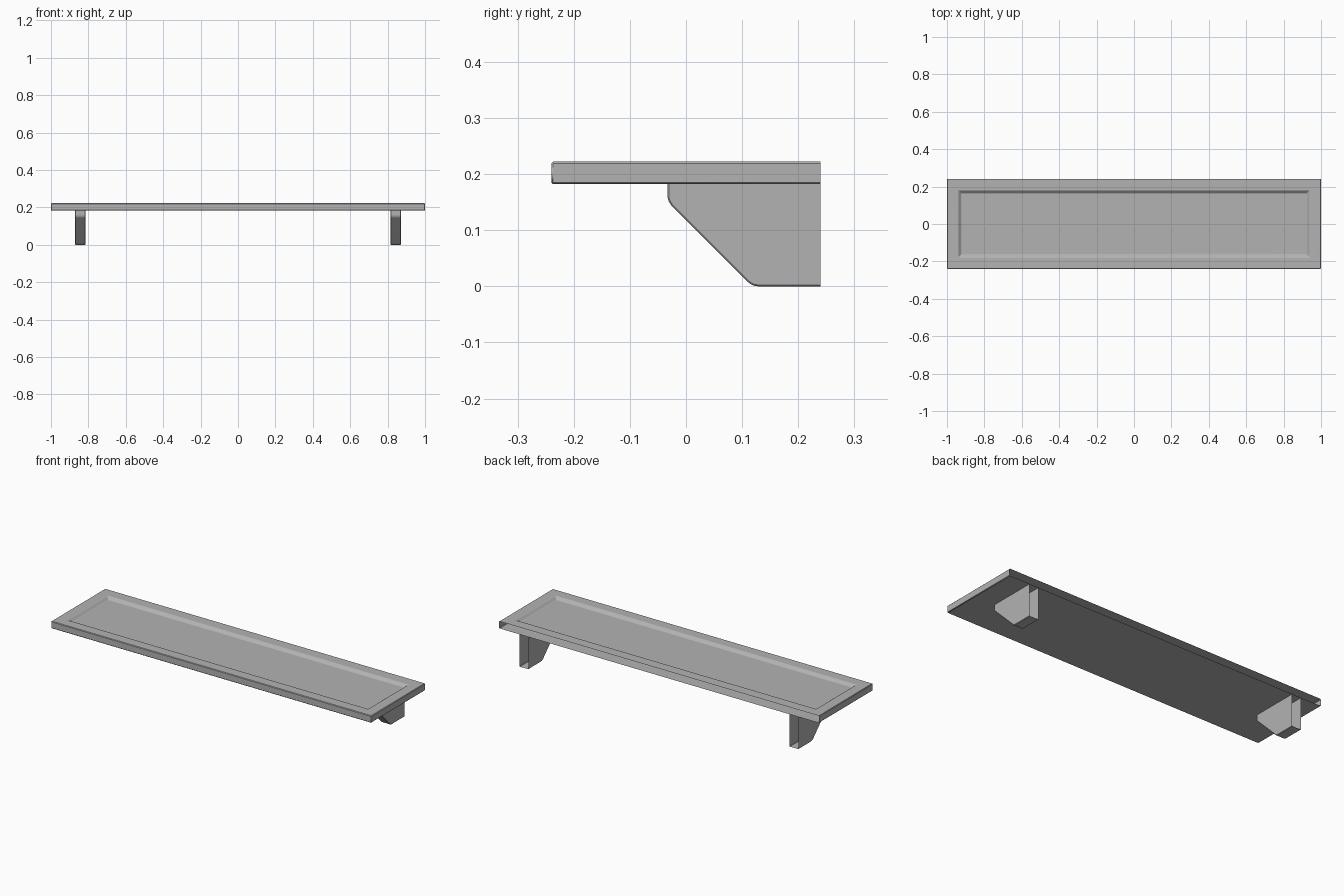
import bpy, bmesh, math
from mathutils import Vector

if "Cube" in bpy.data.objects:
    bpy.data.objects.remove(bpy.data.objects["Cube"])

BACK = 0.24       # wall side, left open
UNDER = 0.182     # underside of the shelf board
TOP = 0.222

grey = bpy.data.materials.new("dark_grey")
grey.diffuse_color = (0.45, 0.45, 0.45, 1)
grey.use_nodes = True
grey.node_tree.nodes["Principled BSDF"].inputs["Base Color"].default_value = grey.diffuse_color


def sharp_edges(bm, degrees):
    return [e for e in bm.edges
            if len(e.link_faces) == 2 and e.calc_face_angle(0) > math.radians(degrees)]


def finish(bm, name):
    mesh = bpy.data.meshes.new(name)
    bm.to_mesh(mesh)
    bm.free()
    mesh.materials.append(grey)
    obj = bpy.data.objects.new(name, mesh)
    bpy.context.collection.objects.link(obj)
    bpy.ops.object.select_all(action='DESELECT')
    obj.select_set(True)
    bpy.context.view_layer.objects.active = obj
    bpy.ops.object.shade_smooth_by_angle(angle=math.radians(40))
    obj.modifiers.new("Weighted normals", 'WEIGHTED_NORMAL').keep_sharp = True
    return obj


def make_shelf():
    bm = bmesh.new()
    bmesh.ops.create_cube(bm, size=1)
    for v in bm.verts:
        v.co = Vector((v.co.x * 2, v.co.y * 2 * BACK,
                       TOP if v.co.z > 0 else UNDER))
    # Shallow sloped tray in the top
    top = max(bm.faces, key=lambda f: f.calc_center_median().z)
    for width in (0.061, 0.015):
        bmesh.ops.inset_region(bm, faces=[top], thickness=width, use_even_offset=True)
    for v in top.verts:
        v.co.z -= 0.014
    # Open back
    back = max(bm.faces, key=lambda f: f.calc_center_median().y)
    bmesh.ops.delete(bm, geom=[back], context='FACES_ONLY')
    # Chamfered outer edges
    bmesh.ops.bevel(bm, geom=sharp_edges(bm, 80), offset=0.003, segments=1,
                    profile=0.5, affect='EDGES')
    # Softly rounded tray edges
    tray = [e for e in sharp_edges(bm, 20)
            if all(abs(v.co.x) < 0.96 and abs(v.co.y) < 0.2 for v in e.verts)]
    bmesh.ops.bevel(bm, geom=tray, offset=0.004, segments=3,
                    profile=0.5, affect='EDGES')
    return finish(bm, "shelf_board")


def make_bracket(side, name):
    bm = bmesh.new()
    # Side profile in y, z: front edge, slope, foot, back
    profile = [(-0.033, UNDER), (-0.033, 0.151), (0.118, 0), (BACK, 0), (BACK, UNDER)]
    x0, x1 = side * 0.815, side * 0.872
    a = [bm.verts.new((x0, y, z)) for y, z in profile]
    b = [bm.verts.new((x1, y, z)) for y, z in profile]
    bm.faces.new(a)
    bm.faces.new(b[::-1])
    for i in range(3):
        bm.faces.new((a[i + 1], a[i], b[i], b[i + 1]))
    # Outward normals
    bm.normal_update()
    outer = max(bm.faces, key=lambda f: f.calc_center_median().x * side)
    if outer.normal.x * side < 0:
        bmesh.ops.reverse_faces(bm, faces=bm.faces[:])
    # Rounded profile corners
    corners = [bm.edges.get((a[i], b[i])) for i in (1, 2)]
    bmesh.ops.bevel(bm, geom=corners, offset=0.01, segments=4,
                    profile=0.5, affect='EDGES')
    # Chamfered side edges
    bmesh.ops.bevel(bm, geom=sharp_edges(bm, 60), offset=0.0025, segments=1,
                    profile=0.5, affect='EDGES')
    return finish(bm, name)


make_shelf()
make_bracket(-1, "left_bracket")
make_bracket(1, "right_bracket")
